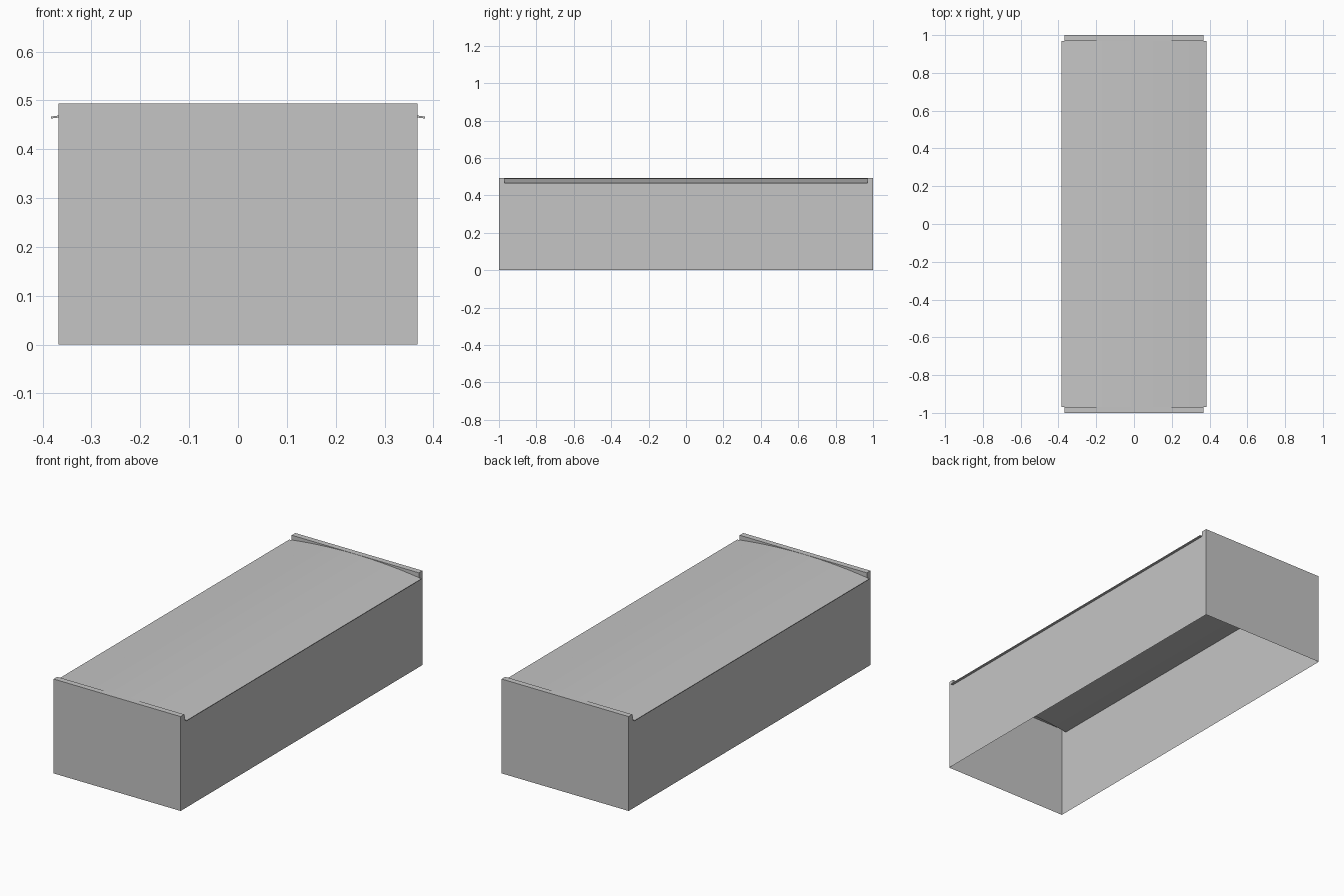
import bpy
import bmesh

cube = bpy.data.objects.get("Cube")
if cube:
    bpy.data.objects.remove(cube)

HALF_X, HALF_Y, TOP = 0.368, 1.0, 0.494   # wall box
ROOF_X, ROOF_Y = 0.383, 0.97              # roof sheet
EAVE, CREST, THICK = 0.467, 0.493, 0.004
STEPS = 24

grey = bpy.data.materials.new("light grey")
grey.use_nodes = True
colour = (0.56, 0.56, 0.56, 1)
grey.diffuse_color = colour
grey.node_tree.nodes["Principled BSDF"].inputs["Base Color"].default_value = colour


def arch(x):
    """Height of the roof's upper surface."""
    return CREST - (CREST - EAVE) * (x / ROOF_X) ** 2


def spread(half):
    return [half * (2 * i / STEPS - 1) for i in range(STEPS + 1)]


def build(name, polygons):
    bm = bmesh.new()
    for poly in polygons:
        bm.faces.new([bm.verts.new(p) for p in poly])
    bmesh.ops.remove_doubles(bm, verts=bm.verts, dist=0.0001)
    mesh = bpy.data.meshes.new(name)
    bm.to_mesh(mesh)
    bm.free()
    mesh.materials.append(grey)
    obj = bpy.data.objects.new(name, mesh)
    bpy.context.collection.objects.link(obj)
    return obj


# Thin side walls, reaching up to the underside of the roof
for name, s in (("left_wall", 1), ("right_wall", -1)):
    x, z = s * HALF_X, arch(HALF_X) - THICK / 2
    wall = [(x, -HALF_Y, 0), (x, HALF_Y, 0), (x, HALF_Y, z), (x, -HALF_Y, z)]
    build(name, [wall[::s]])

# End walls, each with a hollow raised parapet above the roof
for name, s in (("back", 1), ("front", -1)):
    y, inner = s * HALF_Y, s * ROOF_Y
    wall = [(HALF_X, y, 0), (-HALF_X, y, 0), (-HALF_X, y, TOP), (HALF_X, y, TOP)]
    build(name + "_wall", [wall[::s]])

    cap = [(-HALF_X, inner, TOP), (HALF_X, inner, TOP), (HALF_X, y, TOP), (-HALF_X, y, TOP)]
    faces = [cap[::s]]
    for side in (-1, 1):
        x, z = side * HALF_X, arch(HALF_X) - THICK
        end = [(x, inner, z), (x, y, z), (x, y, TOP), (x, inner, TOP)]
        faces.append(end[::side * s])
    xs = spread(HALF_X)
    for a, b in zip(xs, xs[1:]):
        strip = [(a, inner, arch(a) - THICK), (b, inner, arch(b) - THICK),
                 (b, inner, TOP), (a, inner, TOP)]
        faces.append(strip[::s])
    build(name + "_parapet", faces)

# Gently arched roof sheet overhanging the side walls
xs = spread(ROOF_X)
roof = build("arched_roof", [
    [(a, -ROOF_Y, arch(a)), (b, -ROOF_Y, arch(b)), (b, ROOF_Y, arch(b)), (a, ROOF_Y, arch(a))]
    for a, b in zip(xs, xs[1:])])
solid = roof.modifiers.new("sheet thickness", 'SOLIDIFY')
solid.thickness = THICK
solid.offset = -1
bpy.context.view_layer.objects.active = roof
roof.select_set(True)
bpy.ops.object.modifier_apply(modifier=solid.name)
bpy.ops.object.shade_smooth_by_angle(angle=0.5)
